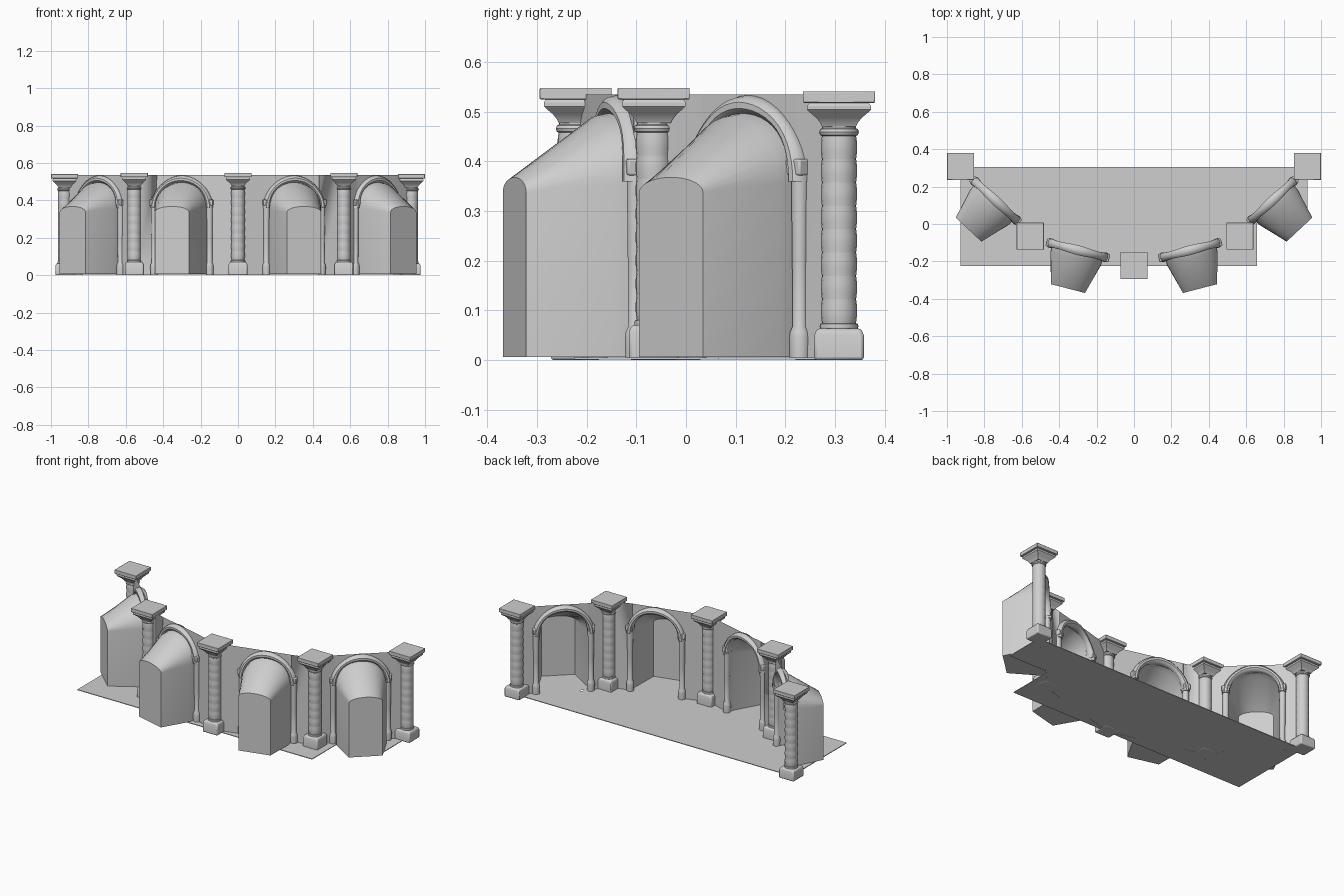
import bpy, bmesh, math
from mathutils import Vector, Matrix

if "Cube" in bpy.data.objects:
    bpy.data.objects.remove(bpy.data.objects["Cube"])

stone = bpy.data.materials.new("pale_stone")
stone.diffuse_color = (0.62, 0.62, 0.62, 1)
stone.use_nodes = True
stone.node_tree.nodes["Principled BSDF"].inputs["Base Color"].default_value = stone.diffuse_color


def finish(bm, name, mat=Matrix(), angle=35, weld=True, bevel=0, recalc=True):
    """Turn a bmesh into a placed, shaded object."""
    if weld:
        bmesh.ops.remove_doubles(bm, verts=bm.verts, dist=0.0003)
    if recalc:
        bmesh.ops.recalc_face_normals(bm, faces=bm.faces)
    me = bpy.data.meshes.new(name)
    bm.to_mesh(me)
    bm.free()
    ob = bpy.data.objects.new(name, me)
    bpy.context.collection.objects.link(ob)
    me.materials.append(stone)
    ob.matrix_world = mat
    bpy.ops.object.select_all(action='DESELECT')
    ob.select_set(True)
    bpy.context.view_layer.objects.active = ob
    if bevel:
        m = ob.modifiers.new("soft_edges", 'BEVEL')
        m.width, m.segments = bevel, 2
    bpy.ops.object.shade_smooth_by_angle(angle=math.radians(angle))
    return ob


def loft(bm, rings, closed=True, caps=True):
    """Skin a list of point rings."""
    vs = [[bm.verts.new(p) for p in r] for r in rings]
    n = len(vs[0])
    for a, b in zip(vs, vs[1:]):
        for i in range(n if closed else n - 1):
            j = (i + 1) % n
            bm.faces.new((a[i], a[j], b[j], b[i]))
    if caps:
        bm.faces.new(vs[0][::-1])
        bm.faces.new(vs[-1])


def turned(bm, profile, sides, x=0):
    """Stack rings of (radius, z); four sides gives square blocks by half-width."""
    k = math.sqrt(2) if sides == 4 else 1
    off = math.pi / 4 if sides == 4 else 0
    loft(bm, [[(x + r * k * math.cos(off + 2 * math.pi * i / sides),
                r * k * math.sin(off + 2 * math.pi * i / sides), z)
               for i in range(sides)] for r, z in profile])


def column(x, y, z):
    at = Matrix.Translation((x, y, z))
    # plinth block
    bm = bmesh.new()
    turned(bm, [(.05, -z), (.05, .05), (.044, .064)], 4)
    finish(bm, "column_plinth", at, bevel=.006)
    # banded shaft with a ring at each end
    bm = bmesh.new()
    prof = [(.038, .062), (.039, .068), (.038, .073), (.034, .074)]
    drums, z0, z1 = 8, .076, .452
    h = (z1 - z0) / drums
    for i in range(drums):
        b = z0 + i * h
        prof += [(.0345, b), (.0362, b + h * .3), (.0362, b + h * .7), (.0345, b + h * .98)]
    prof += [(.038, .453), (.040, .459), (.038, .465), (.034, .467), (.034, .478)]
    turned(bm, prof, 20)
    finish(bm, "column_shaft", at)
    # flared square capital
    bm = bmesh.new()
    turned(bm, [(.034, .470), (.038, .478), (.046, .488), (.058, .498), (.064, .504),
                (.064, .512), (.060, .518)], 4)
    finish(bm, "column_capital", at, angle=30)
    # top slab
    bm = bmesh.new()
    turned(bm, [(.0725, .518), (.0725, .541)], 4)
    finish(bm, "column_slab", at, bevel=.002)


COLS = [(-.927, .308), (-.555, -.065), (0, -.222), (.566, -.065), (.927, .308)]
for i, (x, y) in enumerate(COLS):
    column(x, y, 0 if i in (0, 4) else .007)

R, SPRING, TOP, N = .14, .36, .535, 16


def arch_line(hw, spring, rise, y):
    """Open outline of an arch, from left foot to right foot."""
    pts = [(-hw, y, .006)]
    for i in range(N + 1):
        t = math.pi - math.pi * i / N
        pts.append((hw * math.cos(t), y, spring + rise * math.sin(t)))
    return pts + [(hw, y, .006)]


def bay(cx, cy, deg, left, right):
    mat = Matrix.Translation((cx, cy, 0)) @ Matrix.Rotation(math.radians(deg), 4, 'Z')
    inv = mat.inverted()
    la = (inv @ Vector((*left, 0))).to_2d()
    rb = (inv @ Vector((*right, 0))).to_2d()

    # thin wall panel around the opening
    bm = bmesh.new()

    def quad(*p):
        bm.faces.new([bm.verts.new(q) for q in p])
    quad((la.x, la.y, 0), (-R, 0, 0), (-R, 0, TOP), (la.x, la.y, TOP))
    quad((R, 0, 0), (rb.x, rb.y, 0), (rb.x, rb.y, TOP), (R, 0, TOP))
    line = arch_line(R, SPRING, R, 0)[1:-1]
    for p, q in zip(line, line[1:]):
        quad(p, q, (q[0], 0, TOP), (p[0], 0, TOP))
    finish(bm, "wall_panel", mat)

    # niche: arch outlines shrinking and dropping towards the back
    bm = bmesh.new()
    rings = [arch_line(R, SPRING, R, 0), arch_line(R, SPRING - .005, .136, -.045),
             arch_line(.094, .338, .03, -.212)]
    loft(bm, rings, closed=False, caps=False)
    bm.faces.new([bm.verts.new(p) for p in rings[-1]])
    feet = [r[0] for r in rings] + [r[-1] for r in rings[::-1]]
    bm.faces.new([bm.verts.new(p) for p in feet])
    finish(bm, "niche", mat, angle=50)

    # rounded arch moulding
    bm = bmesh.new()
    rings = []
    for i in range(25):
        t = math.pi * i / 24
        s = 1 + .12 * math.cos(4 * t)
        ring = []
        for k in range(10):
            a = 2 * math.pi * k / 10
            r = .153 + .018 * s * math.cos(a)
            ring.append((r * math.cos(t), .024 * s * math.sin(a), .36 + r * math.sin(t)))
        rings.append(ring)
    loft(bm, rings)
    finish(bm, "arch_moulding", mat)

    # slim legs with springer blocks
    for s in (-1, 1):
        bm = bmesh.new()
        turned(bm, [(.021, .002), (.022, .045), (.020, .058), (.015, .068),
                    (.016, .2), (.018, .375)], 12, s * .153)
        finish(bm, "arch_leg", mat)
        bm = bmesh.new()
        turned(bm, [(.021, .372), (.021, .405)], 4, s * .153)
        finish(bm, "arch_springer", mat, bevel=.004)


bay(-.74, .125, -43, COLS[0], COLS[1])
bay(-.30, -.14, -14.5, COLS[1], COLS[2])
bay(.30, -.14, 14.5, COLS[2], COLS[3])
bay(.74, .125, 43, COLS[3], COLS[4])

# thin floor plate with one corner cut out
bm = bmesh.new()
plan = [(-.928, -.225), (.658, -.225), (.658, .065), (.928, .065), (.928, .306), (-.928, .306)]
loft(bm, [[(x, y, z) for x, y in plan] for z in (.001, .005)])
finish(bm, "floor_plate")
